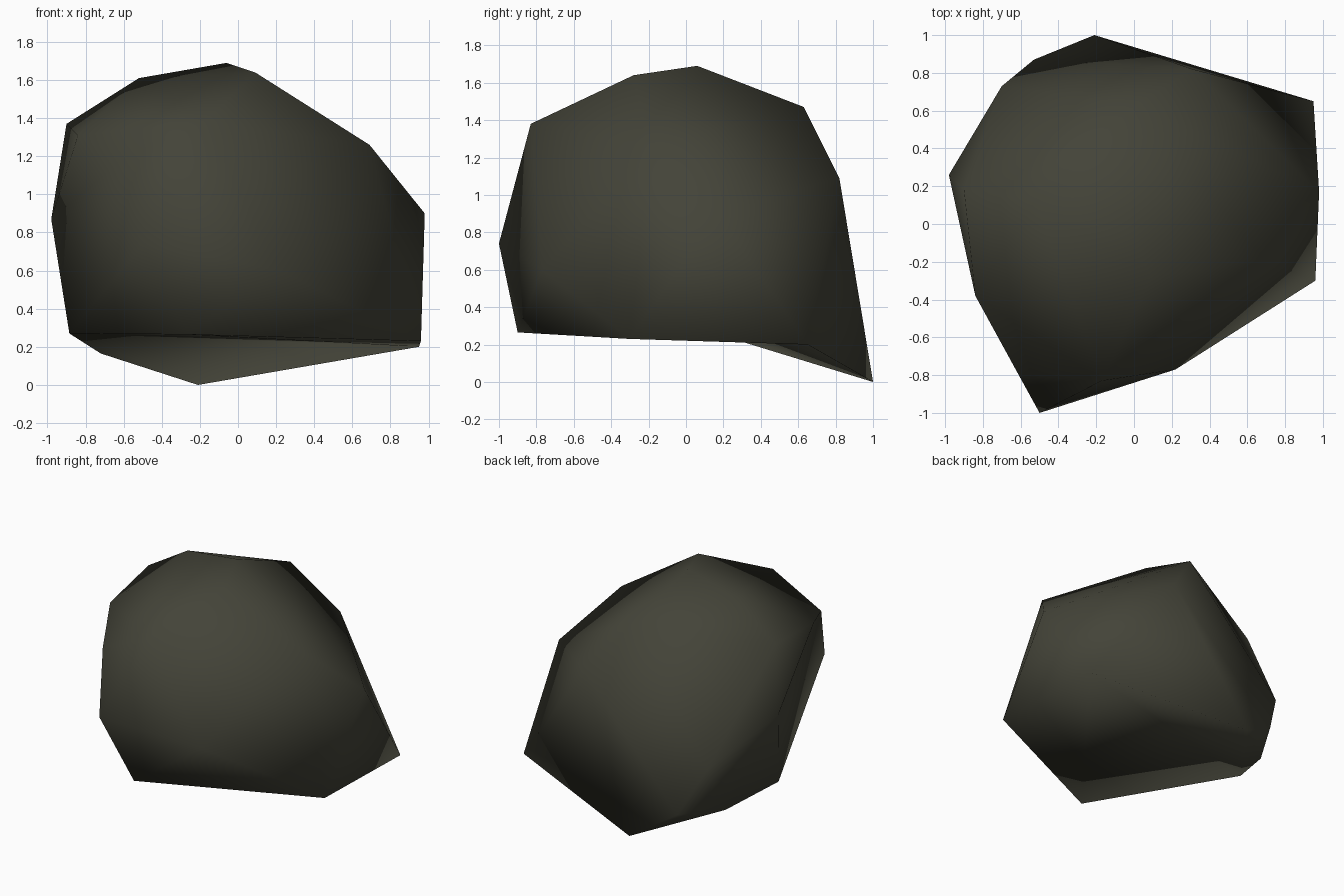
import bpy, bmesh

if "Cube" in bpy.data.objects:
    bpy.data.objects.remove(bpy.data.objects["Cube"])

# Corner points of the boulder, grouped by height
CORNERS = {
    # crown
    "top": (-0.06, 0.06, 1.69), "top_front": (0.09, -0.28, 1.64),
    "top_left": (-0.52, 0.12, 1.61), "top_back": (0.01, 0.63, 1.47),
    "brow": (-0.17, -0.83, 1.38), "left_high": (-0.90, 0.18, 1.37),
    "left_front": (-0.84, -0.38, 1.31), "right_high": (0.69, -0.19, 1.26),
    # waist
    "nose_high": (-0.61, -0.80, 1.18), "back_high": (0.31, 0.82, 1.09),
    "right": (0.98, 0.17, 0.90), "left": (-0.98, 0.26, 0.87),
    "nose": (-0.50, -1.00, 0.74), "front": (0.22, -0.77, 0.60),
    "back_left": (-0.70, 0.73, 0.55),
    # foot
    "foot_left": (-0.885, 0.12, 0.27), "foot_front": (-0.27, -0.90, 0.265),
    "foot_right": (0.96, -0.30, 0.23), "foot_back": (0.95, 0.65, 0.20),
    "foot_inner": (-0.72, 0.54, 0.165), "foot_corner": (-0.53, 0.87, 0.20),
    "spur": (-0.21, 1.00, 0.00),
}

# Dark olive stone
stone = bpy.data.materials.new("dark_stone")
stone.diffuse_color = (0.057, 0.057, 0.040, 1.0)
stone.use_nodes = True
stone.node_tree.nodes["Principled BSDF"].inputs["Base Color"].default_value = stone.diffuse_color

# Wrap the corners in a closed convex shell
bm = bmesh.new()
v = {name: bm.verts.new(co) for name, co in CORNERS.items()}
bmesh.ops.convex_hull(bm, input=bm.verts[:])


def refold(*tris):
    """Replace the hull faces over one patch with inward-folded triangles."""
    patch = {v[n] for t in tris for n in t.split()}
    old = [f for f in bm.faces if set(f.verts) <= patch]
    bmesh.ops.delete(bm, geom=old, context='FACES')
    for e in [e for e in bm.edges if not e.link_faces]:
        bm.edges.remove(e)
    for t in tris:
        bm.faces.new([v[n] for n in t.split()])


# Hollow under the boulder, in front of the spur
refold("foot_front foot_right foot_back", "foot_front foot_back foot_left",
       "foot_left foot_back spur", "foot_left spur foot_inner")
# Dent on the left front flank
refold("left left_front nose_high", "left nose_high nose",
       "left nose foot_left")
# Crease above the spur
refold("foot_corner spur back_high", "foot_corner back_high back_left")

# Close any gap, then smooth the whole rock
bmesh.ops.holes_fill(bm, edges=[e for e in bm.edges if e.is_boundary], sides=6)
bmesh.ops.recalc_face_normals(bm, faces=bm.faces[:])
for f in bm.faces:
    f.smooth = True

mesh = bpy.data.meshes.new("boulder")
bm.to_mesh(mesh)
bm.free()
mesh.materials.append(stone)
boulder = bpy.data.objects.new("boulder", mesh)
bpy.context.collection.objects.link(boulder)
